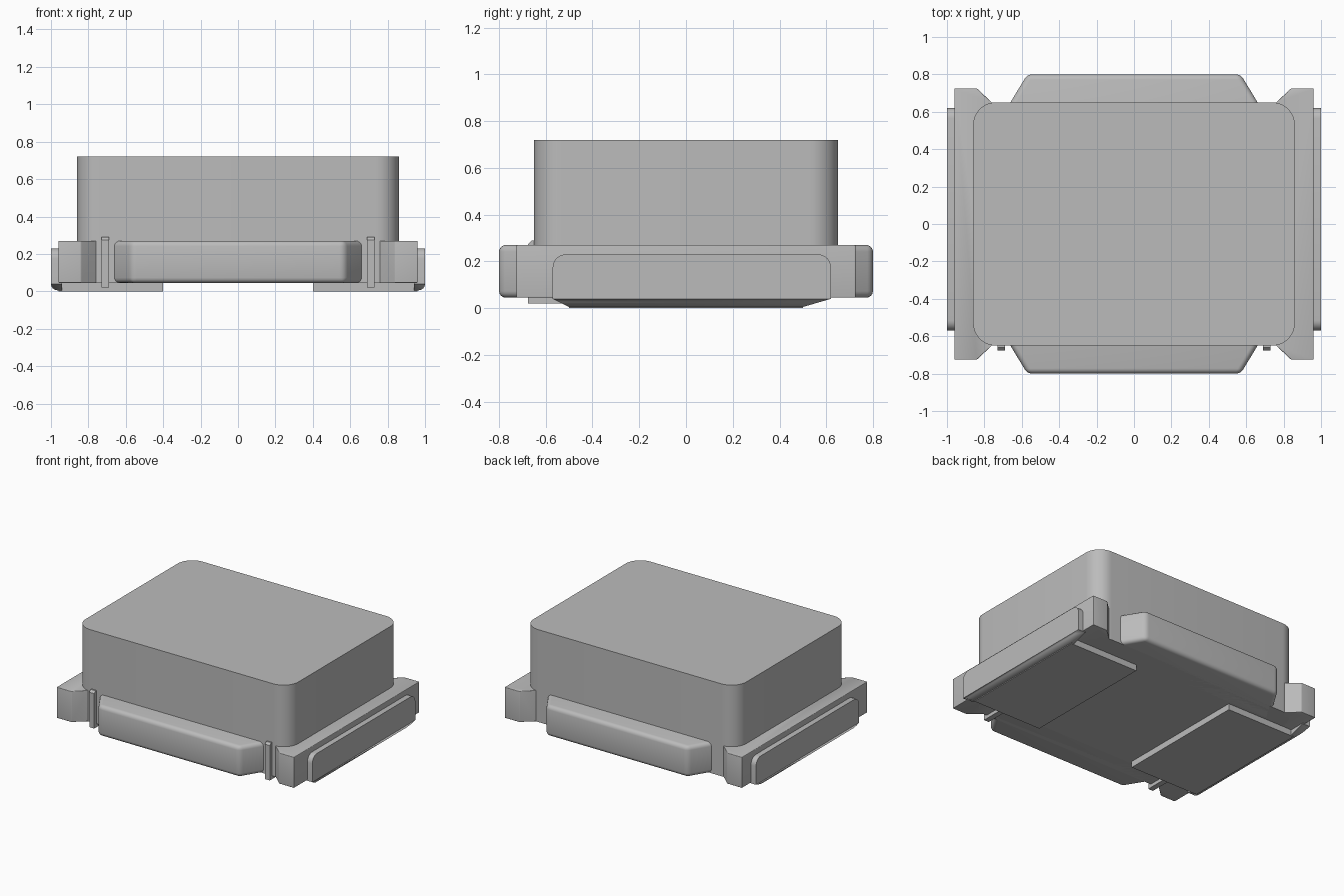
import bpy, bmesh
from math import radians

cube = bpy.data.objects.get("Cube")
if cube:
    bpy.data.objects.remove(cube, do_unlink=True)

grey = bpy.data.materials.new("plain grey")
grey.use_nodes = True
COLOUR = (0.5, 0.5, 0.5, 1)
grey.diffuse_color = COLOUR
grey.node_tree.nodes["Principled BSDF"].inputs["Base Color"].default_value = COLOUR


def prism(name, outline, low, high, axis="z", pick=None, width=0.0, segments=4):
    """Extrude an outline along z, x or y, then round the edges chosen by pick."""
    def place(p, h):
        return {"z": (p[0], p[1], h), "x": (h, p[0], p[1]), "y": (p[0], h, p[1])}[axis]

    bm = bmesh.new()
    base = [bm.verts.new(place(p, low)) for p in outline]
    top = [bm.verts.new(place(p, high)) for p in outline]
    bm.faces.new(base)
    bm.faces.new(top)
    n = len(outline)
    for i in range(n):
        j = (i + 1) % n
        bm.faces.new((base[i], base[j], top[j], top[i]))
    bmesh.ops.recalc_face_normals(bm, faces=bm.faces[:])
    if pick:
        edges = [e for e in bm.edges if pick(e.verts[0].co, e.verts[1].co)]
        bmesh.ops.bevel(bm, geom=edges, offset=width, segments=segments,
                        profile=0.5, affect="EDGES", clamp_overlap=True)
    bmesh.ops.recalc_face_normals(bm, faces=bm.faces[:])
    mesh = bpy.data.meshes.new(name)
    bm.to_mesh(mesh)
    bm.free()
    mesh.materials.append(grey)
    obj = bpy.data.objects.new(name, mesh)
    bpy.context.collection.objects.link(obj)
    bpy.ops.object.select_all(action="DESELECT")
    obj.select_set(True)
    bpy.context.view_layer.objects.active = obj
    bpy.ops.object.shade_smooth_by_angle(angle=radians(35))
    return obj


def rect(a, b, c, d):
    return [(a, c), (b, c), (b, d), (a, d)]


BASE, RIM = 0.045, 0.27

# Tall body with rounded upright corners
prism("body", rect(-0.86, 0.86, -0.65, 0.65), BASE, 0.72,
      pick=lambda a, b: abs(a.z - b.z) > 0.1, width=0.12, segments=10)

# Tapered ledges on the front and back
for name, s in (("front_ledge", -1), ("back_ledge", 1)):
    outline = [(-0.74, s * 0.52), (-0.57, s * 0.80), (0.57, s * 0.80), (0.74, s * 0.52)]
    prism(name, outline, BASE, RIM,
          pick=lambda a, b: max(abs(a.y), abs(b.y)) > 0.7, width=0.028)

for side, s in (("left", 1), ("right", -1)):
    # Side ledge with a lug at each end
    half = [(0.70, 0.60), (0.76, 0.65), (0.84, 0.725), (0.96, 0.725)]
    outline = half + [(x, -y) for x, y in reversed(half)]
    prism(side + "_ledge", [(s * x, y) for x, y in outline], BASE, RIM,
          pick=lambda a, b: max(abs(a.x), abs(b.x)) > 0.8, width=0.025)

    # Upright part of the terminal, narrowing towards the bottom
    plate = [(-0.50, 0.005), (0.50, 0.005), (0.62, 0.04), (0.62, 0.23),
             (-0.57, 0.23), (-0.57, 0.04)]
    upright = prism(side + "_terminal_upright", plate, s * 0.94, s * 1.0, "x",
                    pick=lambda a, b: a.z > 0.2 and b.z > 0.2 and abs(a.x - b.x) > 0.01,
                    width=0.055, segments=6)
    # Rounded fold along the lower outer edge
    bm = bmesh.new()
    bm.from_mesh(upright.data)
    fold = [e for e in bm.edges
            if all(abs(v.co.x) > 0.99 and v.co.z < 0.02 for v in e.verts)]
    bmesh.ops.bevel(bm, geom=fold, offset=0.035, segments=4, profile=0.5, affect="EDGES")
    bm.to_mesh(upright.data)
    bm.free()

    # Flat contact under the body
    prism(side + "_terminal_foot", rect(s * 0.40, s * 0.96, -0.50, 0.50), 0.0, 0.05)

    # Thin wire end folded around the front lower edge
    wire = [(-0.64, 0.29), (-0.66, 0.29), (-0.675, 0.275), (-0.675, 0.02),
            (-0.50, 0.02), (-0.50, 0.05), (-0.64, 0.05)]
    prism(side + "_wire", wire, s * 0.69, s * 0.73, "x")
